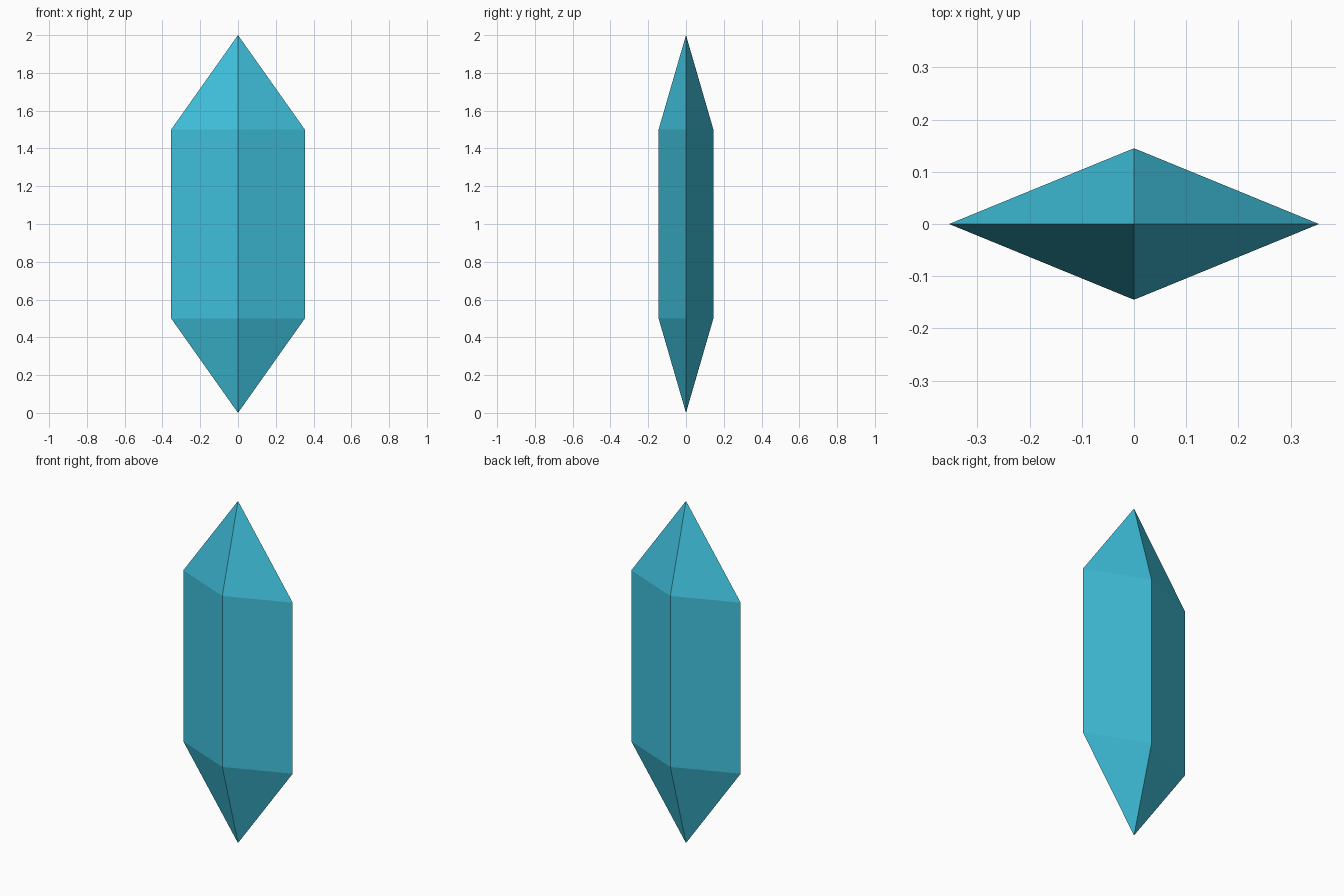
import bpy, bmesh

if "Cube" in bpy.data.objects:
    bpy.data.objects.remove(bpy.data.objects["Cube"])

HALF_W, HALF_D = 0.354, 0.145      # half diagonals of the rhombic section
LOW, HIGH, TOP = 0.5, 1.5, 2.0     # shoulder heights and tip

bm = bmesh.new()


def ring(z):
    return [bm.verts.new((x * HALF_W, y * HALF_D, z))
            for x, y in ((1, 0), (0, 1), (-1, 0), (0, -1))]


# Two rhombic rings joined by a straight shaft, with a point at each end
lower, upper = ring(LOW), ring(HIGH)
bottom_tip = bm.verts.new((0, 0, 0))
top_tip = bm.verts.new((0, 0, TOP))
for i in range(4):
    j = (i + 1) % 4
    bm.faces.new((bottom_tip, lower[j], lower[i]))
    bm.faces.new((lower[i], lower[j], upper[j], upper[i]))
    bm.faces.new((upper[i], upper[j], top_tip))
bmesh.ops.recalc_face_normals(bm, faces=bm.faces)

mesh = bpy.data.meshes.new("crystal")
bm.to_mesh(mesh)
bm.free()
crystal = bpy.data.objects.new("crystal", mesh)
bpy.context.collection.objects.link(crystal)

# Teal blue colour
teal = bpy.data.materials.new("teal_crystal")
teal.diffuse_color = (0.05, 0.53, 0.71, 1)
teal.use_nodes = True
teal.node_tree.nodes["Principled BSDF"].inputs["Base Color"].default_value = teal.diffuse_color
mesh.materials.append(teal)
